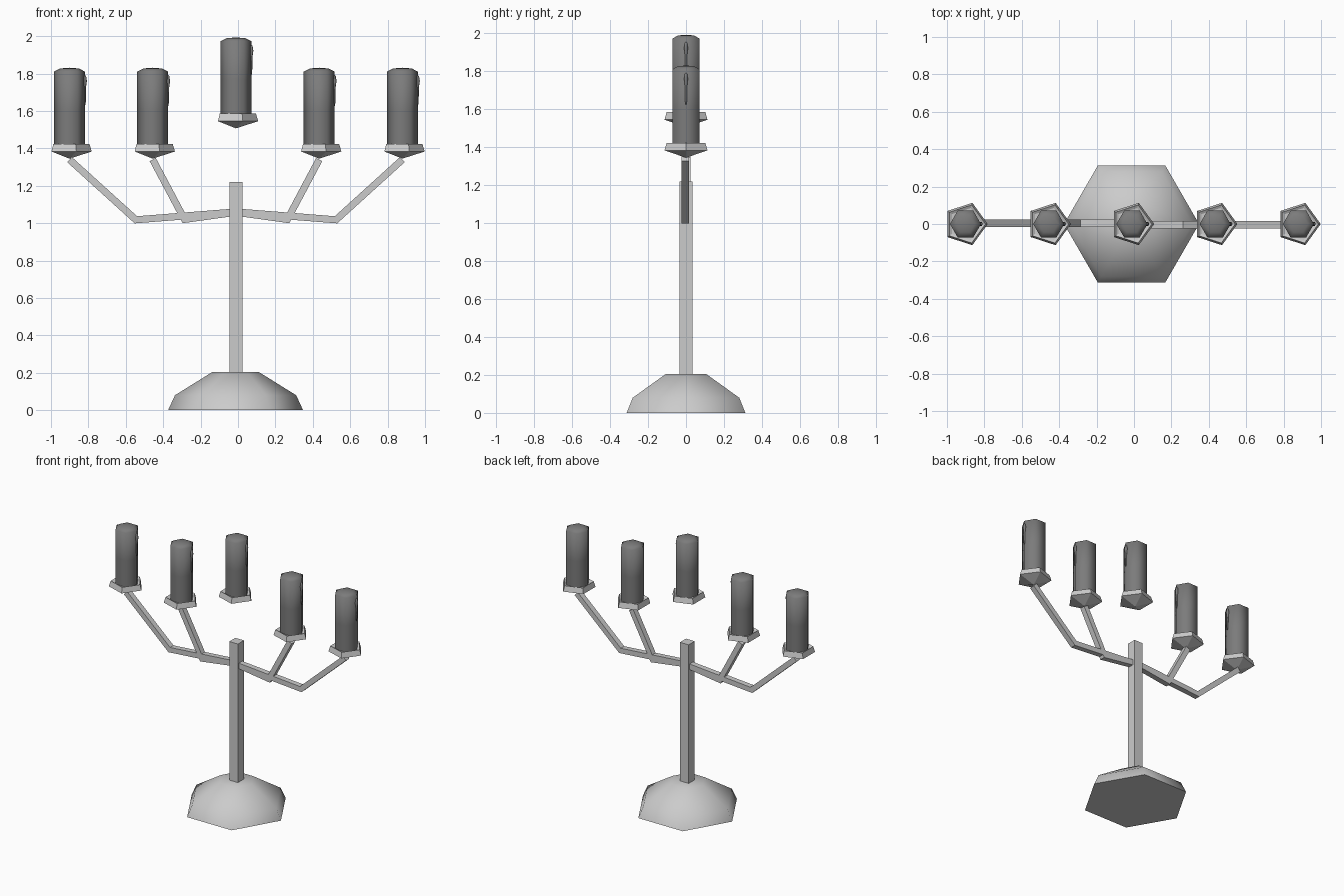
import bpy, bmesh, math
from mathutils import Vector

if "Cube" in bpy.data.objects:
    bpy.data.objects.remove(bpy.data.objects["Cube"])

CX = -0.011      # axis of the stem
SPACING = 0.445  # distance between candles

wax = bpy.data.materials.new("dark_wax")
wax.diffuse_color = (0.2, 0.2, 0.2, 1)
wax.use_nodes = True
wax.node_tree.nodes["Principled BSDF"].inputs["Base Color"].default_value = wax.diffuse_color


def finish(name, bm, smooth=None, mat=None):
    bmesh.ops.recalc_face_normals(bm, faces=bm.faces)
    me = bpy.data.meshes.new(name)
    bm.to_mesh(me)
    bm.free()
    ob = bpy.data.objects.new(name, me)
    bpy.context.collection.objects.link(ob)
    if mat:
        me.materials.append(mat)
    if smooth:
        bpy.ops.object.select_all(action='DESELECT')
        bpy.context.view_layer.objects.active = ob
        ob.select_set(True)
        bpy.ops.object.shade_smooth_by_angle(angle=math.radians(smooth))
    return ob


def lathe(name, x, z, profile, sides, smooth=None, mat=None):
    """Turn a (radius, height) profile into a closed n-sided solid."""
    bm = bmesh.new()
    rings = []
    for r, h in profile:
        count = sides if r > 0 else 1
        rings.append([bm.verts.new((x + r * math.cos(math.tau * i / sides),
                                    r * math.sin(math.tau * i / sides), z + h))
                      for i in range(count)])
    for a, b in zip(rings, rings[1:]):
        for i in range(sides):
            j = (i + 1) % sides
            quad = [a[i % len(a)], a[j % len(a)], b[j % len(b)], b[i % len(b)]]
            bm.faces.new(list(dict.fromkeys(quad)))
    for ring in (rings[0], rings[-1]):
        if len(ring) > 1:
            bm.faces.new(ring)
    return finish(name, bm, smooth, mat)


def bar(name, path, width, y, depth):
    """Square bar with mitred bends along a path in the x-z plane."""
    pts = [Vector(p) for p in path]
    bm = bmesh.new()
    sections = []
    for i, p in enumerate(pts):
        d0 = (p - pts[i - 1]).normalized() if i else (pts[1] - p).normalized()
        d1 = (pts[i + 1] - p).normalized() if i < len(pts) - 1 else d0
        n0 = Vector((-d0.y, d0.x))
        m = (n0 + Vector((-d1.y, d1.x))).normalized()
        m *= width / 2 / m.dot(n0)
        sections.append([bm.verts.new((p.x + s * m.x, y + t * depth / 2, p.y + s * m.y))
                         for s, t in ((1, -1), (1, 1), (-1, 1), (-1, -1))])
    for a, b in zip(sections, sections[1:]):
        for i in range(4):
            j = (i + 1) % 4
            bm.faces.new((a[i], a[j], b[j], b[i]))
    bm.faces.new(sections[0])
    bm.faces.new(sections[-1])
    return finish(name, bm)


# Foot and stem
lathe("foot", CX - 0.002, 0, [(0.361, 0), (0.324, 0.08), (0.123, 0.205)], 6, 61)
bar("stem", [(CX, 0.19), (CX, 1.22)], 0.07, 0, 0.07)

# Arms, the right pair being the left pair turned half round
for side, s in (("left", -1), ("right", 1)):
    outer = [(0, 1.06), (0.535, 1.018), (2 * SPACING, 1.34)]
    inner = [(0, 1.058), (0.275, 1.02), (SPACING, 1.34)]
    for label, path in (("outer", outer), ("inner", inner)):
        bar(f"{label}_arm_{side}", [(CX + s * x, z) for x, z in path],
            0.037, -0.004 * s, 0.04)

# Cups, candles and wax drips; the middle set floats higher
for k in range(-2, 3):
    x = CX + k * SPACING
    z = 1.345 if k else 1.507
    lathe(f"cup_{k + 3}", x, z,
          [(0, 0), (0.119, 0.038), (0.107, 0.078), (0.09, 0.07), (0, 0.065)], 5, 20)
    lathe(f"candle_{k + 3}", x, z,
          [(0.083, 0.06), (0.083, 0.262), (0.083, 0.465), (0.05, 0.482), (0, 0.486)],
          6, 61, wax)
    lathe(f"drip_{k + 3}", x + 0.081, z,
          [(0, 0.27), (0.006, 0.3), (0.007, 0.38), (0.012, 0.415), (0.008, 0.44), (0, 0.45)],
          6, 61, wax)
